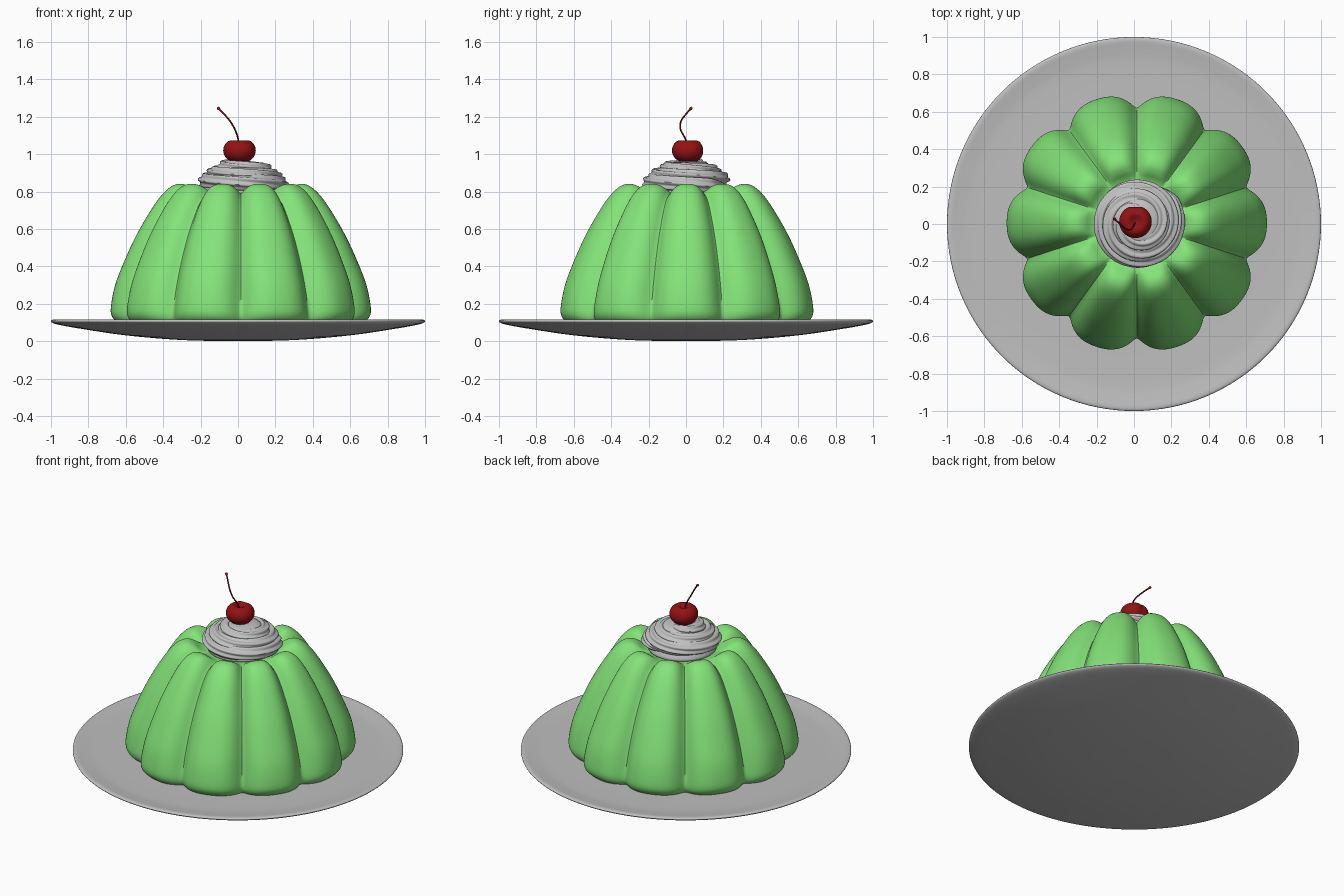
import bpy, bmesh, math
from mathutils import Vector

if "Cube" in bpy.data.objects:
    bpy.data.objects.remove(bpy.data.objects["Cube"])

CX, CY = 0.015, 0.005   # axis of the dessert on the plate


def material(name, rgb):
    m = bpy.data.materials.new(name)
    m.diffuse_color = (*rgb, 1)
    m.use_nodes = True
    m.node_tree.nodes["Principled BSDF"].inputs["Base Color"].default_value = m.diffuse_color
    return m


PORCELAIN = material("porcelain", (0.52, 0.52, 0.52))
CREAM = material("cream", (0.54, 0.54, 0.54))
GREEN = material("green_jelly", (0.23, 0.77, 0.19))
RED = material("cherry_red", (0.30, 0.006, 0.007))
STEM = material("stem_dark_red", (0.12, 0.006, 0.007))


def skin(name, rows, mat, angle=45):
    """Joins closed loops of points into a capped smooth surface."""
    bm = bmesh.new()
    loops = [[bm.verts.new(p) for p in row] for row in rows]
    n = len(rows[0])
    for a, b in zip(loops, loops[1:]):
        for i in range(n):
            j = (i + 1) % n
            bm.faces.new((a[i], a[j], b[j], b[i]))
    bm.faces.new(loops[0])
    bm.faces.new(loops[-1])
    bmesh.ops.recalc_face_normals(bm, faces=bm.faces[:])
    mesh = bpy.data.meshes.new(name)
    bm.to_mesh(mesh)
    bm.free()
    obj = bpy.data.objects.new(name, mesh)
    bpy.context.collection.objects.link(obj)
    mesh.materials.append(mat)
    bpy.ops.object.select_all(action='DESELECT')
    obj.select_set(True)
    bpy.context.view_layer.objects.active = obj
    bpy.ops.object.shade_smooth_by_angle(angle=math.radians(angle))
    return obj


def spline(points, steps):
    """Catmull-Rom curve through the points."""
    pts = [Vector(p) for p in points]
    pts = [2 * pts[0] - pts[1]] + pts + [2 * pts[-1] - pts[-2]]
    out = []
    for a, b, c, d in zip(pts, pts[1:], pts[2:], pts[3:]):
        for k in range(steps):
            t = k / steps
            out.append(0.5 * (2 * b + (c - a) * t + (2 * a - 5 * b + 4 * c - d) * t * t
                              + (3 * b - a - 3 * c + d) * t ** 3))
    return out + [pts[-2]]


def lathe(name, profile, mat, steps=4, seg=96, cx=0.0, cy=0.0):
    rows = [[(cx + p.x * math.cos(i * math.tau / seg), cy + p.x * math.sin(i * math.tau / seg), p.y)
             for i in range(seg)] for p in spline(profile, steps)]
    return skin(name, rows, mat)


# Plate: shallow dish with a rounded rim
lathe("plate", [(0.02, 0.0), (0.3, 0.006), (0.6, 0.031), (0.85, 0.068), (0.96, 0.088), (0.995, 0.1),
                (0.998, 0.111), (0.98, 0.116), (0.93, 0.11), (0.84, 0.104), (0.5, 0.102), (0.02, 0.102)],
      PORCELAIN, seg=128)

# Jelly: ten lobes blended between a ridge profile and a groove profile
ridge = [(0.66, 0.10), (0.688, 0.13), (0.695, 0.18), (0.672, 0.3), (0.622, 0.43), (0.557, 0.57), (0.475, 0.71),
         (0.415, 0.79), (0.365, 0.831), (0.32, 0.841), (0.28, 0.828), (0.24, 0.80), (0.19, 0.788), (0.02, 0.785)]
groove = [(0.60, 0.10), (0.615, 0.13), (0.612, 0.18), (0.582, 0.3), (0.538, 0.43), (0.482, 0.56), (0.42, 0.67),
          (0.375, 0.735), (0.335, 0.77), (0.30, 0.786), (0.27, 0.79), (0.235, 0.789), (0.19, 0.787), (0.02, 0.785)]
SEG = 280
rows = []
for outer, inner in zip(spline(ridge, 4), spline(groove, 4)):
    row = []
    for i in range(SEG):
        u = abs(((i * 10 / SEG + 0.5) % 1) - 0.5) * 2          # 0 on ridge, 1 in groove
        u = 1.06 - math.sqrt((1 - u) ** 2 + 0.06 ** 2)
        p = inner.lerp(outer, 1 - abs(u) ** 3)
        a = i * math.tau / SEG
        row.append((CX + p.x * math.cos(a), CY + p.x * math.sin(a), p.y))
    rows.append(row)
skin("jelly", rows, GREEN, 60)

# Whipped cream: ribbed rope winding up clockwise around a core
lathe("cream_core", [(0.02, 0.78), (0.19, 0.785), (0.2, 0.82), (0.15, 0.89), (0.11, 0.95), (0.02, 0.965)],
      CREAM, seg=48, cx=0.02, cy=0.01)
rows = []
STEPS, RIM = 260, 42
for k in range(STEPS + 1):
    t = k / STEPS
    a = math.radians(80) - t * 3.1 * math.tau
    big = 0.195 - 0.035 * t - 0.1 * t ** 2
    fade = min(1, 0.15 + t / 0.05, 0.15 + (1 - t) / 0.08)
    size = (0.053 - 0.012 * t) * fade
    z = 0.832 + 0.115 * t
    row = []
    for j in range(RIM):
        b = j * math.tau / RIM
        s = size * (1 + 0.13 * math.cos(7 * (b + 0.35 * a)))
        r = big + s * math.cos(b)
        row.append((0.022 + r * math.cos(a), 0.008 + r * math.sin(a), z + 0.8 * s * math.sin(b)))
    rows.append(row)
skin("cream_swirl", rows, CREAM, 60)

# Cherry: dimpled on top with a shallow seam at the back
rows = []
for k in range(1, 32):
    lat = -math.pi / 2 + k * math.pi / 32
    row = []
    for i in range(48):
        a = i * math.tau / 48
        d = (a - math.pi / 2 + math.pi) % math.tau - math.pi
        seam = 1 - 0.11 * math.exp(-(d / 0.3) ** 2) * max(0, math.cos(lat - 0.4))
        r = 0.087 * math.cos(lat) ** 0.9 * seam
        z = 1.02 + 0.068 * math.sin(lat)
        if lat > 0:
            z -= 0.032 * math.exp(-(r / 0.035) ** 2)
        row.append((0.008 + r * math.cos(a), 0.012 + r * math.sin(a), z))
    rows.append(row)
skin("cherry", rows, RED, 60)


# Stem: thin bent tube widening at its tip
path = spline([(0.005, 0.01, 1.04), (0.0, -0.005, 1.085), (-0.018, -0.03, 1.135), (-0.045, -0.025, 1.18),
               (-0.08, 0.005, 1.22), (-0.108, 0.03, 1.248)], 6)


def tube(name, pts, radii, mat):
    rows = []
    for i, p in enumerate(pts):
        d = (pts[min(i + 1, len(pts) - 1)] - pts[max(i - 1, 0)]).normalized()
        u = d.cross(Vector((0, 1, 0))).normalized()
        v = d.cross(u)
        rows.append([p + radii[i] * (u * math.cos(j * math.tau / 12) + v * math.sin(j * math.tau / 12))
                     for j in range(12)])
    return skin(name, rows, mat)


tube("cherry_stem", path, [0.0045] * len(path), STEM)
tip = path[-4:]
tube("stem_tip", tip, [0.0046, 0.006, 0.0085, 0.007], RED)
